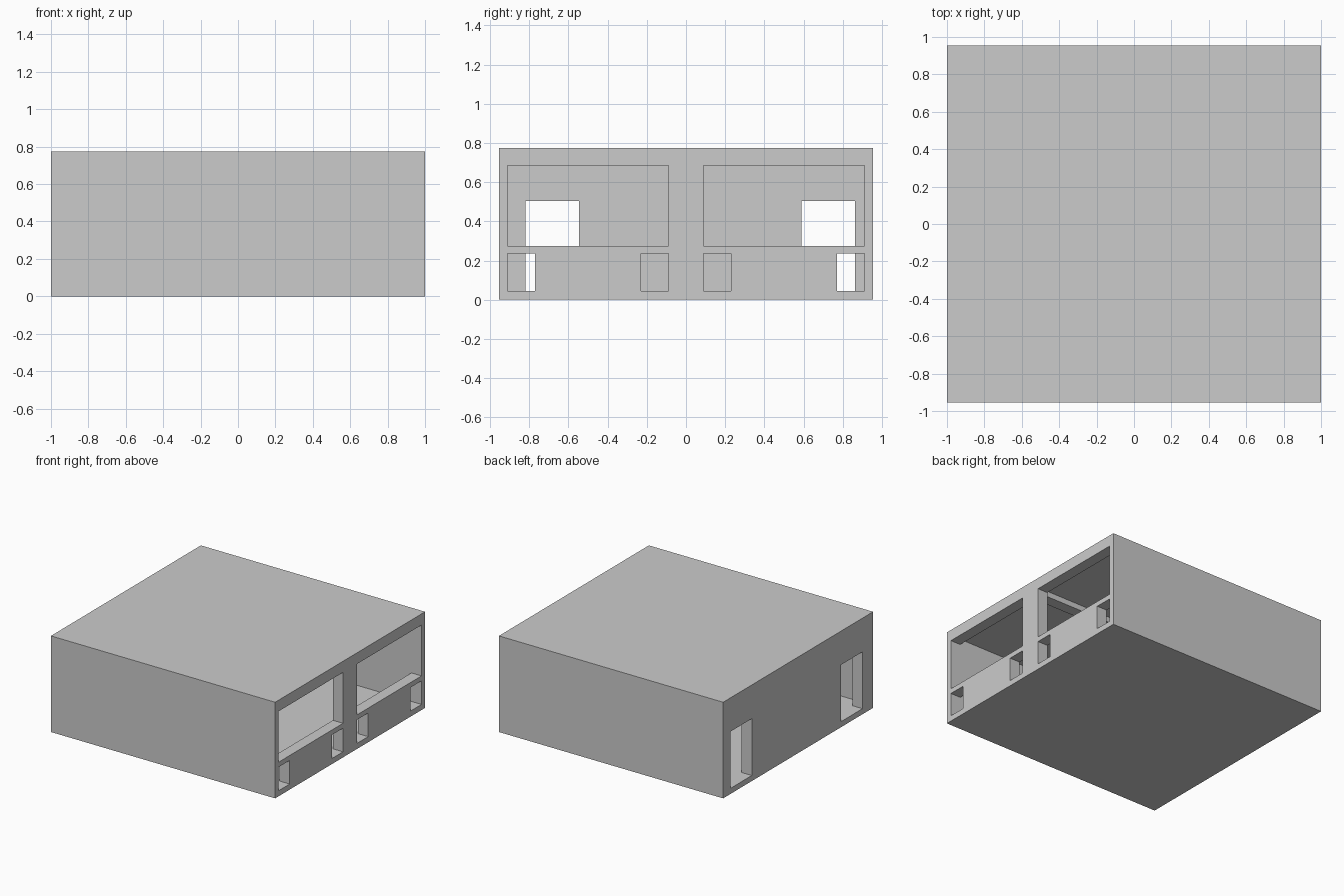
import bpy
import bmesh
from mathutils import Vector

if "Cube" in bpy.data.objects:
    bpy.data.objects.remove(bpy.data.objects["Cube"], do_unlink=True)

# Overall sizes
HALF_X, HALF_Y, TOP = 1.0, 0.955, 0.775
SKIN = 0.045          # floor, roof, front and back thickness
END = 0.09            # thickness of the two end walls
IN_X, IN_Y, CEIL = HALF_X - END, HALF_Y - SKIN, TOP - SKIN

# Single plain concrete colour
concrete = bpy.data.materials.new("concrete_grey")
concrete.use_nodes = True
colour = (0.6, 0.6, 0.6, 1.0)
concrete.diffuse_color = colour
concrete.node_tree.nodes["Principled BSDF"].inputs["Base Color"].default_value = colour


def add_object(name, bm):
    bmesh.ops.recalc_face_normals(bm, faces=bm.faces)
    mesh = bpy.data.meshes.new(name)
    bm.to_mesh(mesh)
    bm.free()
    mesh.materials.append(concrete)
    obj = bpy.data.objects.new(name, mesh)
    bpy.context.collection.objects.link(obj)
    return obj


def box(name, low, high):
    low, high = Vector(low), Vector(high)
    bm = bmesh.new()
    bmesh.ops.create_cube(bm, size=1)
    bmesh.ops.scale(bm, vec=high - low, verts=bm.verts)
    bmesh.ops.translate(bm, vec=(low + high) / 2, verts=bm.verts)
    return add_object(name, bm)


def end_wall(name, x, depth, openings):
    """Upright wall across y with rectangular openings (y0, y1, z0, z1)."""
    ys = sorted({-IN_Y, IN_Y, *(v for o in openings for v in o[:2])})
    zs = sorted({SKIN, CEIL, *(v for o in openings for v in o[2:])})
    bm = bmesh.new()
    grid = {(y, z): bm.verts.new((x, y, z)) for y in ys for z in zs}
    for y0, y1 in zip(ys, ys[1:]):
        for z0, z1 in zip(zs, zs[1:]):
            y, z = (y0 + y1) / 2, (z0 + z1) / 2
            if not any(a < y < b and c < z < d for a, b, c, d in openings):
                bm.faces.new([grid[y0, z0], grid[y1, z0], grid[y1, z1], grid[y0, z1]])
    loose = [v for v in bm.verts if not v.link_faces]
    bmesh.ops.delete(bm, geom=loose, context='VERTS')
    # Thicken the sheet into a solid wall
    result = bmesh.ops.extrude_face_region(bm, geom=bm.faces[:], use_keep_orig=True)
    moved = [g for g in result["geom"] if isinstance(g, bmesh.types.BMVert)]
    bmesh.ops.translate(bm, vec=(depth, 0, 0), verts=moved)
    return add_object(name, bm)


# Slabs and long walls
box("floor_slab", (-HALF_X, -HALF_Y, 0), (HALF_X, HALF_Y, SKIN))
box("roof_slab", (-HALF_X, -HALF_Y, CEIL), (HALF_X, HALF_Y, TOP))
box("front_wall", (-HALF_X, -HALF_Y, SKIN), (HALF_X, -IN_Y, CEIL))
box("back_wall", (-HALF_X, IN_Y, SKIN), (HALF_X, HALF_Y, CEIL))

# Left end: two wide windows above four small low openings
POST = 0.09
HEAD = 0.685
windows = []
for y0, y1, z0, z1 in ((POST, IN_Y, 0.275, HEAD),
                       (POST, 0.23, SKIN, 0.235),
                       (0.77, IN_Y, SKIN, 0.235)):
    windows += [(y0, y1, z0, z1), (-y1, -y0, z0, z1)]
end_wall("window_wall", HALF_X, -END, windows)

# Right end: two doorways
doors = [(-0.82, -0.545, SKIN, 0.503), (0.59, 0.863, SKIN, 0.503)]
end_wall("door_wall", -HALF_X, END, doors)

# Beam under the ceiling along the middle
box("ceiling_beam", (-IN_X, -SKIN, HEAD), (IN_X, SKIN, CEIL))
